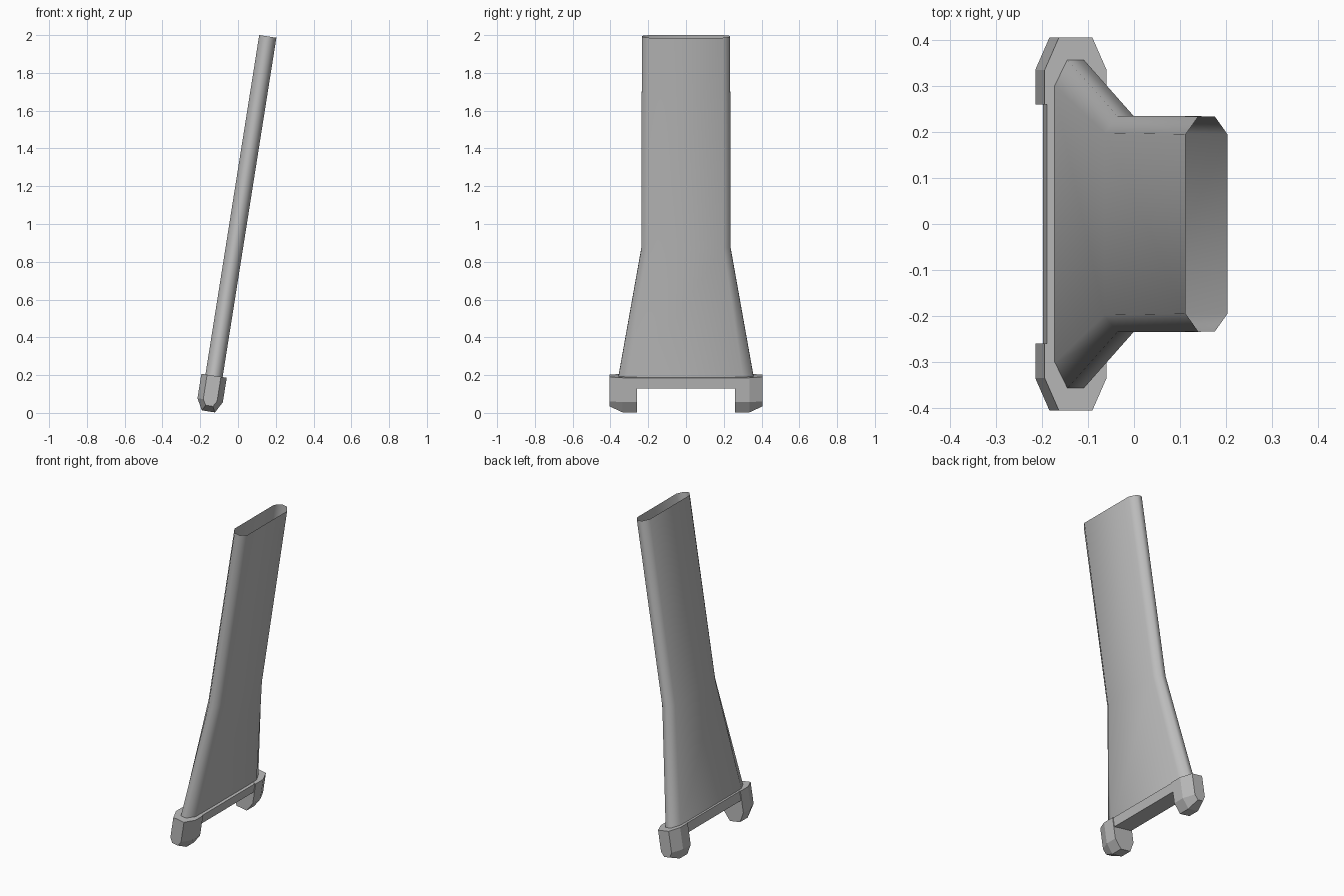
import bpy, bmesh, math
from mathutils import Matrix

cube = bpy.data.objects.get("Cube")
if cube:
    bpy.data.objects.remove(cube, do_unlink=True)

# One plain grey for the whole piece
grey = bpy.data.materials.new("mid grey")
grey.use_nodes = True
grey.diffuse_color = (0.5, 0.5, 0.5, 1)
grey.node_tree.nodes["Principled BSDF"].inputs["Base Color"].default_value = (0.5, 0.5, 0.5, 1)

# The whole model leans towards +x
LEAN = Matrix.Translation((-0.158, 0, 0)) @ Matrix.Rotation(math.radians(9), 4, "Y")


def loft(name, rings, cap=True, smooth=None):
    """Skin a list of equal-length point rings."""
    bm = bmesh.new()
    loops = [[bm.verts.new(LEAN @ Matrix.Translation(p).translation) for p in ring] for ring in rings]
    n = len(loops[0])
    for a, b in zip(loops, loops[1:]):
        for i in range(n):
            j = (i + 1) % n
            bm.faces.new((a[i], a[j], b[j], b[i]))
    if cap:
        bm.faces.new(loops[0])
        bm.faces.new(loops[-1])
    bmesh.ops.recalc_face_normals(bm, faces=bm.faces)
    mesh = bpy.data.meshes.new(name)
    bm.to_mesh(mesh)
    bm.free()
    mesh.materials.append(grey)
    obj = bpy.data.objects.new(name, mesh)
    bpy.context.collection.objects.link(obj)
    if smooth:
        bpy.ops.object.select_all(action="DESELECT")
        obj.select_set(True)
        bpy.context.view_layer.objects.active = obj
        bpy.ops.object.shade_smooth_by_angle(angle=math.radians(smooth))
    return obj


def flat_octagon(width, flat, height):
    """Long octagonal section of the shaft."""
    t, e = 0.046, 0.018
    half = [(t, flat), (e, width), (-e, width), (-t, flat)]
    return [(x, y, height) for x, y in half] + [(-x, -y, height) for x, y in half]


# Hollow shaft, flared towards the foot and open at the top
loft("shaft", [flat_octagon(0.362, 0.305, 0.17),
               flat_octagon(0.235, 0.198, 0.89),
               flat_octagon(0.234, 0.195, 2.018)], cap=False, smooth=62)


# Crossbar of the foot
def bar_ring(y):
    return [(-0.063, y, 0.142), (0.063, y, 0.142), (0.063, y, 0.198), (-0.063, y, 0.198)]


loft("crossbar", [bar_ring(-0.27), bar_ring(0.27)])


# Rounded feet with tapered outer ends
def foot_ring(y, width, bottom, top):
    half = [(width, top), (width, 0.068), (width * 0.52, bottom)]
    return [(x, y, z) for x, z in half] + [(-x, y, z) for x, z in reversed(half)]


for name, side in (("back_foot", 1), ("front_foot", -1)):
    loft(name, [foot_ring(side * 0.26, 0.068, 0.008, 0.199),
                foot_ring(side * 0.335, 0.068, 0.008, 0.199),
                foot_ring(side * 0.405, 0.037, 0.038, 0.199)])
